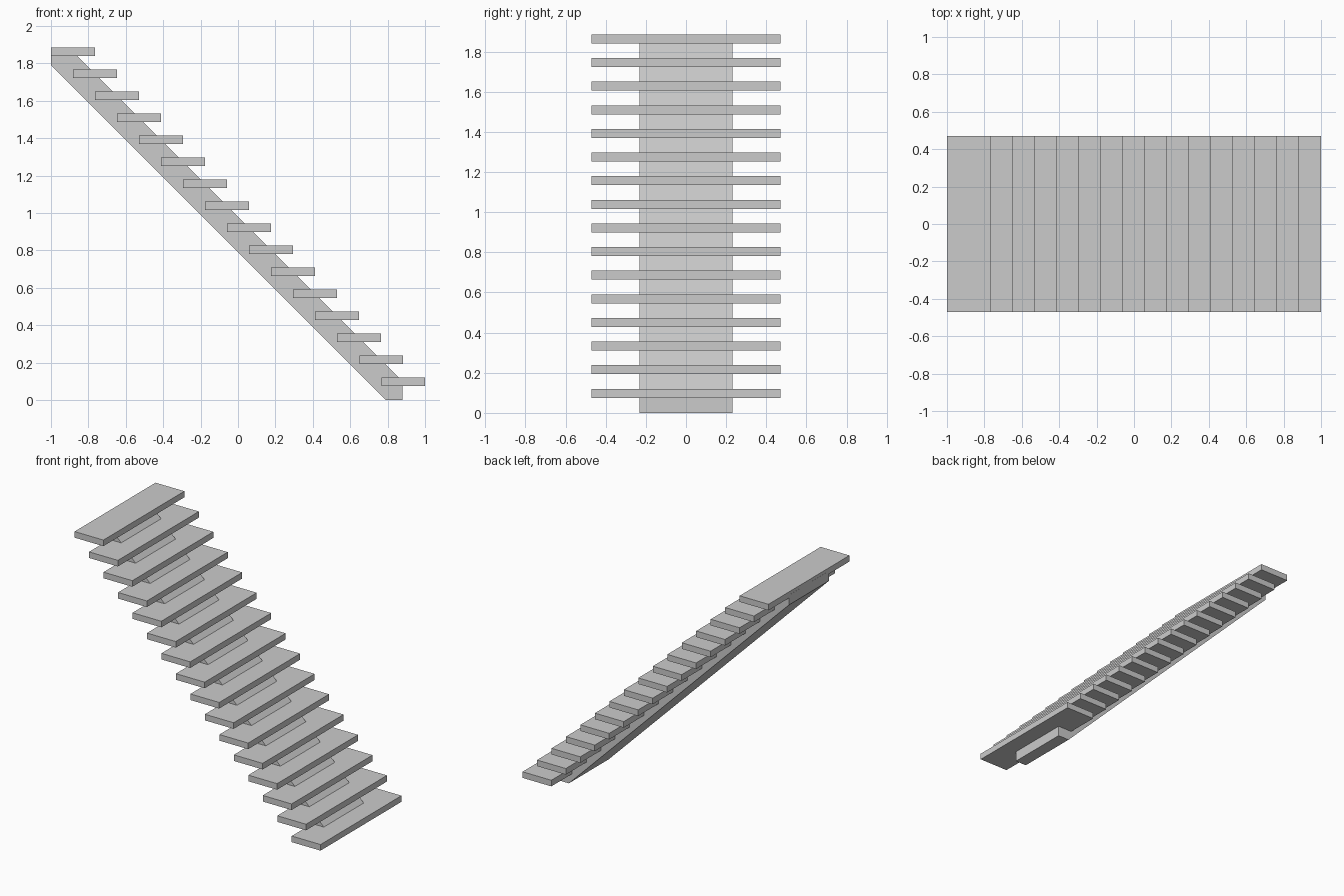
import bpy

if "Cube" in bpy.data.objects:
    bpy.data.objects.remove(bpy.data.objects["Cube"])

STEPS = 16
PITCH = 0.1177     # run and rise per step
DEPTH = 0.234      # tread depth
THICK = 0.045      # tread thickness
HALF_W = 0.47      # half tread width
HALF_S = 0.232     # half stringer width


def extrude_profile(name, profile, half):
    """Solid from an x/z outline, extruded along y from -half to half."""
    n = len(profile)
    verts = [(x, y, z) for y in (-half, half) for x, z in profile]
    faces = [tuple(range(n)), tuple(range(2 * n - 1, n - 1, -1))]
    faces += [(i, i + n, (i + 1) % n + n, (i + 1) % n) for i in range(n)]
    mesh = bpy.data.meshes.new(name)
    mesh.from_pydata(verts, [], faces)
    obj = bpy.data.objects.new(name, mesh)
    bpy.context.collection.objects.link(obj)
    return obj


# Treads, from the bottom step up
for i in range(STEPS):
    x1 = 1.0 - i * PITCH
    x0 = x1 - DEPTH
    z0 = 0.075 + i * PITCH
    extrude_profile(f"tread_{i + 1:02d}",
                    [(x0, z0), (x1, z0), (x1, z0 + THICK), (x0, z0 + THICK)],
                    HALF_W)

# Sloping central stringer, cut flat at the floor and plumb at both ends
extrude_profile("stringer",
                [(0.79, 0.0), (0.88, 0.0), (0.88, 0.10),
                 (-0.882, 1.862), (-1.0, 1.862), (-1.0, 1.79)],
                HALF_S)
